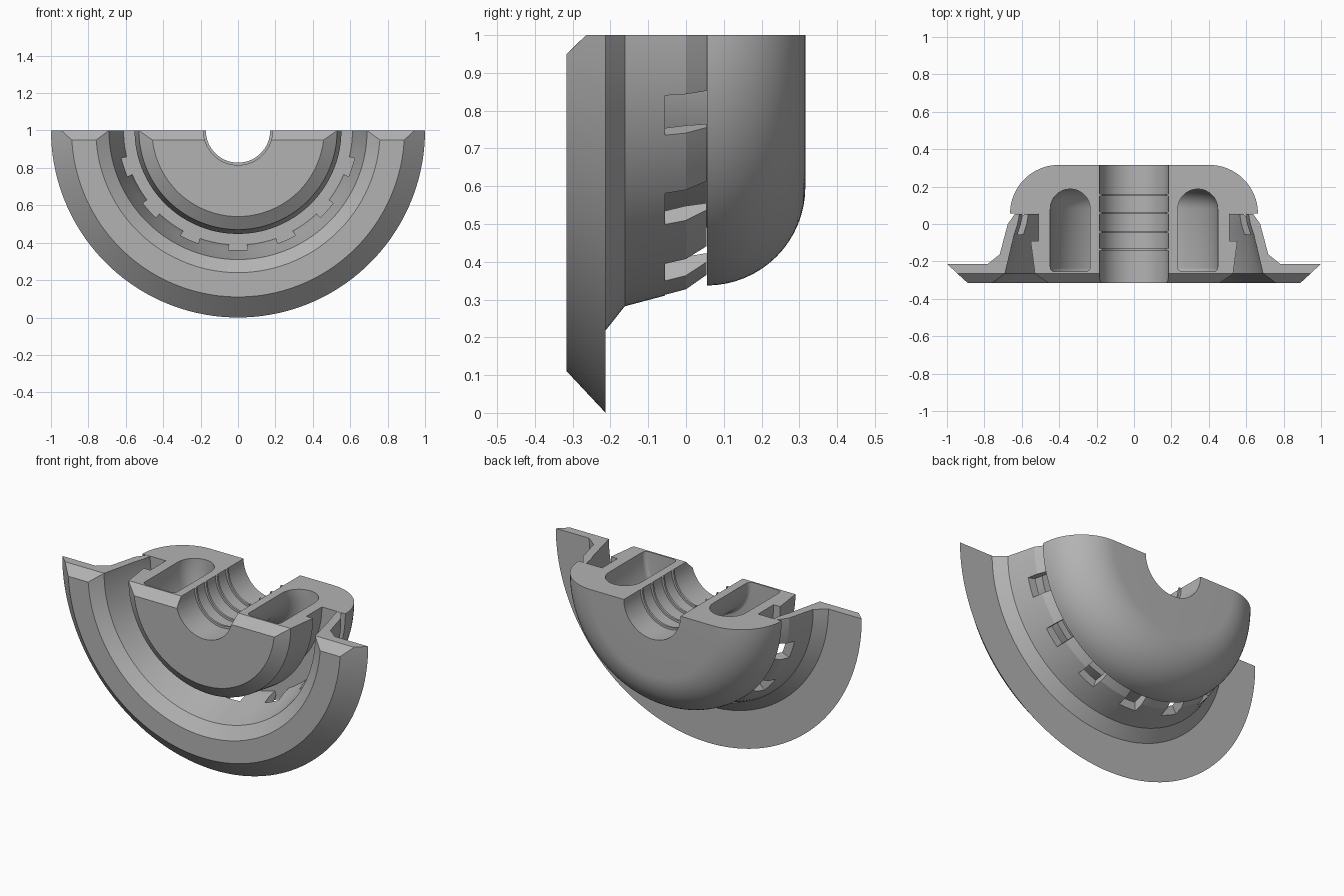
import bpy, bmesh, math
from math import sin, cos, pi, radians

cube = bpy.data.objects.get("Cube")
if cube:
    bpy.data.objects.remove(cube, do_unlink=True)

SEGMENTS = 128
AXIS_Z = 1.0
FRONT, BACK = -0.316, 0.316

grey = bpy.data.materials.new("plain_grey")
grey.use_nodes = True
grey.diffuse_color = (0.45, 0.45, 0.45, 1)
grey.node_tree.nodes["Principled BSDF"].inputs["Base Color"].default_value = (0.45, 0.45, 0.45, 1)


def arc(r, y, radius, start, end, steps):
    """Points (radius, y) along an arc, angles in degrees."""
    angles = [radians(start + (end - start) * i / steps) for i in range(steps + 1)]
    return [(r + radius * cos(a), y + radius * sin(a)) for a in angles]


def to_object(bm, name):
    bmesh.ops.recalc_face_normals(bm, faces=bm.faces)
    mesh = bpy.data.meshes.new(name)
    bm.to_mesh(mesh)
    bm.free()
    obj = bpy.data.objects.new(name, mesh)
    bpy.context.collection.objects.link(obj)
    mesh.materials.append(grey)
    return obj


def revolve(name, profile):
    """Closed profile turned fully around the y axis line."""
    bm = bmesh.new()
    rings = []
    for i in range(SEGMENTS):
        a = 2 * pi * (i + 0.5) / SEGMENTS
        rings.append([bm.verts.new((r * cos(a), y, AXIS_Z + r * sin(a))) for r, y in profile])
    n = len(profile)
    for i, ring in enumerate(rings):
        after = rings[(i + 1) % SEGMENTS]
        for j in range(n):
            k = (j + 1) % n
            bm.faces.new((ring[j], ring[k], after[k], after[j]))
    return to_object(bm, name)


def prism(bm, bottom, top):
    """Solid between two matching outlines."""
    a = [bm.verts.new(p) for p in bottom]
    b = [bm.verts.new(p) for p in top]
    bm.faces.new(a)
    bm.faces.new(b)
    for j in range(len(a)):
        k = (j + 1) % len(a)
        bm.faces.new((a[j], a[k], b[k], b[j]))


def cut(target, cutter):
    cutter.hide_render = True
    mod = target.modifiers.new("cut", 'BOOLEAN')
    mod.operation = 'DIFFERENCE'
    mod.solver = 'EXACT'
    mod.object = cutter
    bpy.context.view_layer.objects.active = target
    bpy.ops.object.modifier_apply(modifier=mod.name)


# Hub: bore with thin ridges, chamfered front, snap lip, rounded back
BORE, RIDGE, HALF = 0.185, 0.172, 0.006
hub_profile = [(BORE, BACK)]
for y in (0.155, 0.059, -0.043, -0.136):
    hub_profile += [(BORE, y + HALF), (RIDGE, y + HALF), (RIDGE, y - HALF), (BORE, y - HALF)]
hub_profile += [(BORE, FRONT), (0.46, FRONT), (0.53, -0.265), (0.553, -0.09),
                (0.51, -0.09), (0.51, 0.055)]
hub_profile += arc(0.402, 0.055, 0.261, 0, 90, 16)
hub = revolve("hub", hub_profile)

# Hollow ring channel inside the hub, rounded at the back
channel_profile = arc(0.341, 0.08, 0.107, 0, 180, 16)
channel_profile += arc(0.259, -0.23, 0.025, 180, 270, 4)
channel_profile += arc(0.423, -0.23, 0.025, 270, 360, 4)
channel = revolve("channel_cutter", channel_profile)

# Flange with a tapering collar
flange = revolve("flange", [
    (0.76, FRONT), (0.89, FRONT), (1.0, -0.213), (0.782, -0.213), (0.718, -0.162),
    (0.675, 0.0), (0.637, 0.054), (0.612, 0.054), (0.622, 0.0), (0.64, -0.055), (0.69, -0.265)])

# Radial slots through the collar
bm = bmesh.new()
for i in range(-3, 4):
    mid = radians(-90 + 24 * i)
    outline = [(r, mid + side * radians(4.6))
               for r, side in ((0.56, -1), (0.76, -1), (0.76, 1), (0.56, 1))]
    ends = [[(r * cos(a), y, AXIS_Z + r * sin(a)) for r, a in outline] for y in (-0.055, 0.2)]
    prism(bm, *ends)
slots = to_object(bm, "slot_cutter")

# Half cutter: removes the upper half and bevels its front edge
bm = bmesh.new()
section = [(-0.265, 1.0), (-0.365, 0.9), (-0.6, 0.9), (-0.6, 2.3), (0.6, 2.3), (0.6, 1.0)]
prism(bm, *[[(x, y, z) for y, z in section] for x in (-1.3, 1.3)])
half = to_object(bm, "half_cutter")

cut(hub, channel)
cut(flange, slots)
for part in (hub, flange):
    cut(part, half)
for helper in (channel, slots, half):
    bpy.data.objects.remove(helper, do_unlink=True)

# Smooth curved faces, keep edges sharp
for part in (hub, flange):
    bpy.ops.object.select_all(action='DESELECT')
    part.select_set(True)
    bpy.context.view_layer.objects.active = part
    bpy.ops.object.shade_smooth_by_angle(angle=radians(15))
